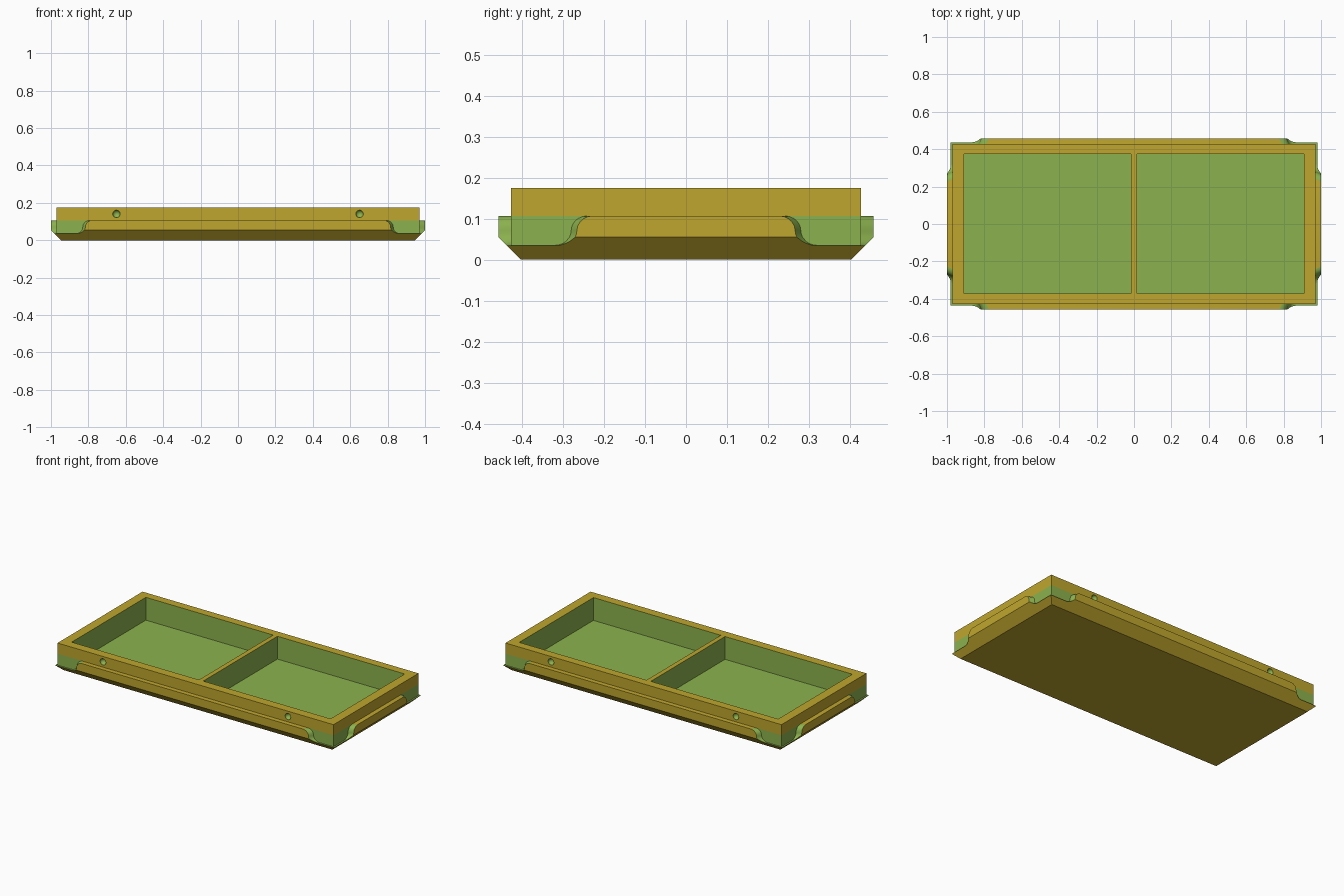
import bpy, bmesh, math
from mathutils import Matrix, Vector

if "Cube" in bpy.data.objects:
    bpy.data.objects.remove(bpy.data.objects["Cube"])

OCHRE, GREEN = 0, 1
WALL_X, WALL_Y = 0.97, 0.427          # upper body half sizes
FOOT_X, FOOT_Y = 0.945, 0.402         # underside half sizes
LEDGE, EDGE, RAIL_TOP, TOP = 0.035, 0.055, 0.107, 0.175


def make_material(name, rgb):
    m = bpy.data.materials.new(name)
    m.diffuse_color = (*rgb, 1)
    m.use_nodes = True
    m.node_tree.nodes["Principled BSDF"].inputs["Base Color"].default_value = m.diffuse_color
    return m


MATERIALS = [make_material("ochre", (0.52, 0.38, 0.027)),
             make_material("leaf_green", (0.265, 0.45, 0.077))]


def finish(bm, name):
    bmesh.ops.recalc_face_normals(bm, faces=bm.faces)
    mesh = bpy.data.meshes.new(name)
    bm.to_mesh(mesh)
    bm.free()
    for m in MATERIALS:
        mesh.materials.append(m)
    ob = bpy.data.objects.new(name, mesh)
    bpy.context.collection.objects.link(ob)
    return ob


def smooth(ob):
    bpy.ops.object.select_all(action='DESELECT')
    ob.select_set(True)
    bpy.context.view_layer.objects.active = ob
    bpy.ops.object.shade_smooth_by_angle(angle=math.radians(30))


# Tray body: stacked rectangles, sloped foot, narrow ledge, upright wall
bm = bmesh.new()
levels = [(FOOT_X, FOOT_Y, 0), (FOOT_X + LEDGE, FOOT_Y + LEDGE, LEDGE),
          (WALL_X, WALL_Y, LEDGE), (WALL_X, WALL_Y, RAIL_TOP), (WALL_X, WALL_Y, TOP)]
rings = [[bm.verts.new((sx * x, sy * y, z))
          for sx, sy in ((-1, -1), (1, -1), (1, 1), (-1, 1))] for x, y, z in levels]
bm.faces.new(rings[0][::-1])
bm.faces.new(rings[-1])
for level, (a, b) in enumerate(zip(rings, rings[1:])):
    for i in range(4):
        j = (i + 1) % 4
        f = bm.faces.new((a[i], a[j], b[j], b[i]))
        f.material_index = GREEN if level in (1, 2) else OCHRE
tray = finish(bm, "tray_body")

# Cutter: two pockets and four round dimples
bm = bmesh.new()
for side in (-1, 1):
    bmesh.ops.create_cube(bm, size=1, matrix=Matrix.Translation((side * 0.4625, 0.002, 0.13))
                          @ Matrix.Diagonal((0.895, 0.745, 0.2, 1)))
    for face in (-1, 1):
        bmesh.ops.create_uvsphere(bm, u_segments=24, v_segments=14, radius=0.02,
                                  matrix=Matrix.Translation((side * 0.65, face * WALL_Y, 0.141)))
for f in bm.faces:
    f.material_index = GREEN
cutter = finish(bm, "pocket_cutter")
cutter.hide_render = True

cut = tray.modifiers.new("pockets", 'BOOLEAN')
cut.operation = 'DIFFERENCE'
cut.solver = 'EXACT'
cut.object = cutter
bpy.context.view_layer.objects.active = tray
bpy.ops.object.modifier_apply(modifier=cut.name)
bpy.data.objects.remove(cutter)
smooth(tray)


# Side rails: chamfered lips whose ends sweep down in an S-curve
def rail(name, end, wall, foot, turn):
    r = (RAIL_TOP - LEDGE) / 2
    mid = LEDGE + r
    edge_angle = math.degrees(math.asin((mid - EDGE) / r))
    curve = [(end + 0.04 * math.sin(math.radians(a)), mid + r * math.cos(math.radians(a)))
             for a in (0, 18, 36, 54, 72, 90)]
    curve += [(end + 0.08 - 0.04 * math.cos(math.radians(a)), mid - r * math.sin(math.radians(a)))
              for a in (13, edge_angle, 45, 60, 75, 90)]
    path = [(-s, z) for s, z in reversed(curve)] + curve
    rot = Matrix.Rotation(math.radians(turn), 4, 'Z')
    bm = bmesh.new()
    inner, outer = [], []
    for s, z in path:
        depth = foot + min(z, EDGE)
        pull = math.copysign(0.014 * (depth - wall) / 0.03, s)
        inner.append(bm.verts.new(rot @ Vector((s, -wall, z))))
        outer.append(bm.verts.new(rot @ Vector((s - pull, -depth, z))))
    n = len(path)
    for i in range(n):
        j = (i + 1) % n
        f = bm.faces.new((inner[i], inner[j], outer[j], outer[i]))
        f.material_index = OCHRE if i == n // 2 - 1 else GREEN
    bm.faces.new(inner)
    bm.faces.new([v for v in outer if v.co.z > EDGE - 1e-5])
    bm.faces.new([v for v in outer if v.co.z < EDGE + 1e-5])
    smooth(finish(bm, name))


rail("front_rail", 0.79, WALL_Y, FOOT_Y, 0)
rail("right_rail", 0.24, WALL_X, FOOT_X, 90)
rail("back_rail", 0.79, WALL_Y, FOOT_Y, 180)
rail("left_rail", 0.24, WALL_X, FOOT_X, 270)
